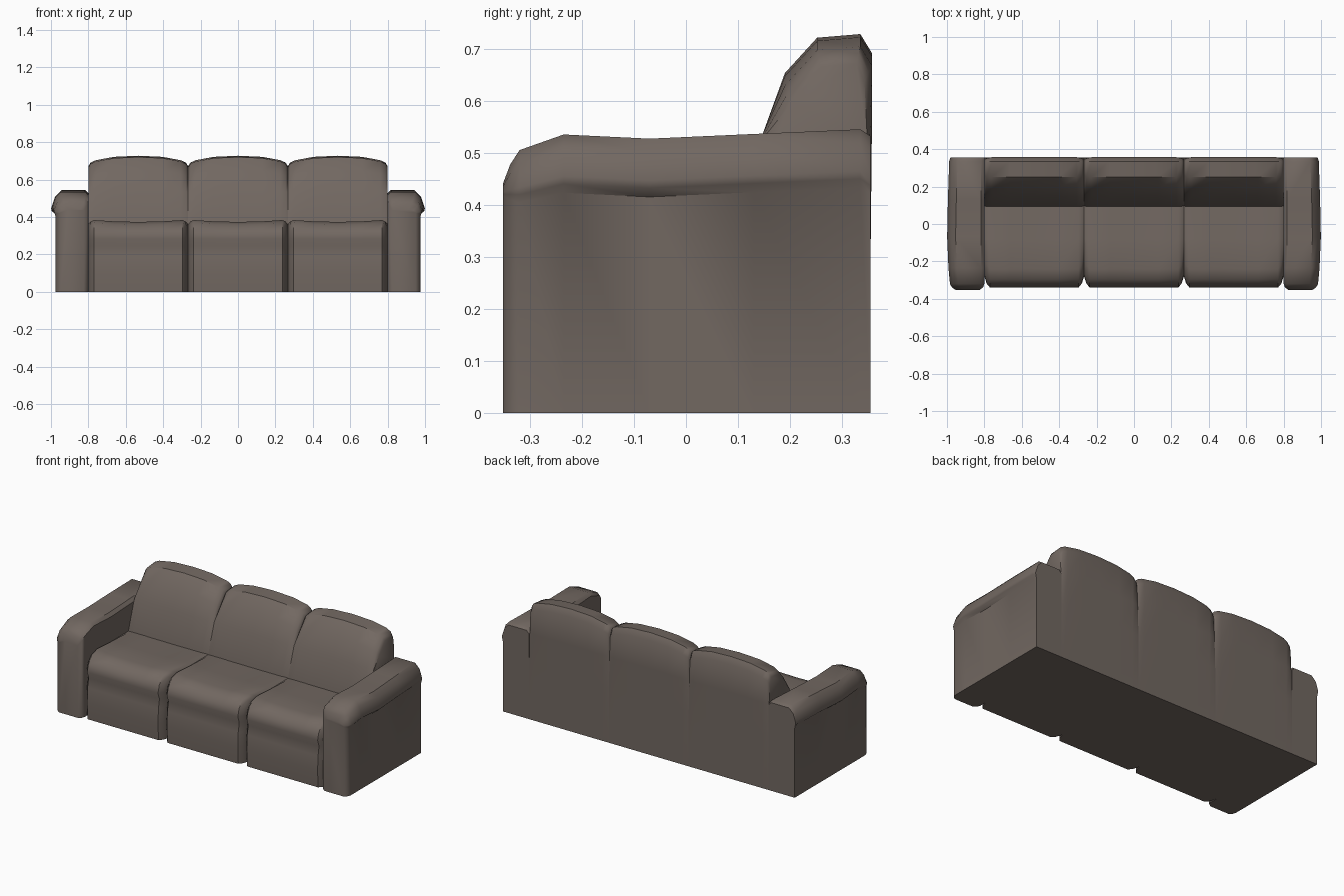
import bpy, bmesh, math

if "Cube" in bpy.data.objects:
    bpy.data.objects.remove(bpy.data.objects["Cube"])

mat = bpy.data.materials.new("brown_upholstery")
mat.diffuse_color = (0.168, 0.138, 0.120, 1)
mat.use_nodes = True
mat.node_tree.nodes["Principled BSDF"].inputs["Base Color"].default_value = mat.diffuse_color


def loft(name, sections):
    """Skin a list of closed rings (same point count) and cap both ends."""
    bm = bmesh.new()
    rings = [[bm.verts.new(p) for p in s] for s in sections]
    n = len(rings[0])
    for a, b in zip(rings, rings[1:]):
        for i in range(n):
            j = (i + 1) % n
            bm.faces.new((a[i], a[j], b[j], b[i]))
    bm.faces.new(rings[0])
    bm.faces.new(rings[-1])
    bmesh.ops.recalc_face_normals(bm, faces=bm.faces)
    me = bpy.data.meshes.new(name)
    bm.to_mesh(me)
    bm.free()
    me.materials.append(mat)
    ob = bpy.data.objects.new(name, me)
    bpy.context.collection.objects.link(ob)
    bpy.ops.object.select_all(action='DESELECT')
    ob.select_set(True)
    bpy.context.view_layer.objects.active = ob
    bpy.ops.object.shade_smooth_by_angle(angle=math.radians(42))
    return ob


W = 1.6 / 3  # width of one seat module


# Seat cushion with padded footrest front; e = front inset, dz = top offset
def seat_section(x, e, dz):
    f = -0.34 + e
    pts = [(f + 0.005, 0), (f, 0.10), (f + 0.004, 0.19), (f + 0.014, 0.245),
           (f, 0.285), (f + 0.012, 0.325 + dz * 0.5), (f + 0.045, 0.36 + dz),
           (f + 0.10, 0.374 + dz), (-0.08, 0.367 + dz * 0.7),
           (0.13, 0.36), (0.13, 0)]
    return [(x, y, z) for y, z in pts]


# Back cushion; e = edge inset, top = crown height
def back_section(x, e, top):
    pts = [(0.085, 0), (0.092 + e * 0.3, 0.36), (0.147 + e * 0.5, 0.535),
           (0.190 + e, top - 0.075), (0.252 + e * 0.5, top - 0.007),
           (0.335 - e * 0.5, top), (0.357 - e, top - 0.036),
           (0.357 - e * 0.6, 0.52), (0.355, 0.33), (0.355, 0)]
    return [(x, y, z) for y, z in pts]


h = W / 2
seat_half = [(h, 0.06, -0.012), (h - 0.012, 0.022, 0.002), (h - 0.03, 0.0, 0.010),
             (0.13, 0.0, 0.003)]
back_half = [(h, 0.014, 0.672), (h - 0.012, 0.006, 0.691), (h - 0.04, 0.0, 0.704),
             (0.13, 0.0, 0.722)]


def mirrored(half, centre):
    return [(-a, b, c) for a, b, c in half] + [centre] + list(reversed(half))


for k, side in zip((-1, 0, 1), ("left", "middle", "right")):
    cx = k * W
    loft(side + "_seat", [seat_section(cx + x, e, d)
                          for x, e, d in mirrored(seat_half, (0, 0, 0))])
    loft(side + "_back_cushion", [back_section(cx + x, e, t)
                                  for x, e, t in mirrored(back_half, (0, 0, 0.728))])

# Arms: stations front to back (y, inner x, wall x, rim x, top z, rounding)
arm_stations = [
    (-0.352, 0.825, 0.950, 0.955, 0.440, 0.2),
    (-0.338, 0.806, 0.968, 0.974, 0.477, 0.6),
    (-0.320, 0.800, 0.975, 0.984, 0.505, 0.9),
    (-0.235, 0.800, 0.975, 0.992, 0.535, 1.0),
    (-0.070, 0.800, 0.975, 0.999, 0.527, 1.0),
    (0.130, 0.800, 0.975, 0.995, 0.536, 1.0),
    (0.335, 0.800, 0.975, 0.988, 0.545, 1.0),
    (0.355, 0.800, 0.975, 0.982, 0.532, 1.0),
]


def arm_section(s, y, xi, xw, xr, t, r):
    pts = [(xi, 0), (xi, t - 0.018 * r), (xi + 0.018, t),
           (xr - 0.045, t), (xr - 0.017, t - 0.028 * r), (xr, t - 0.080 * r),
           (xr - 0.003, t - 0.095 * r), (xw, t - 0.112 * r), (xw, 0)]
    return [(s * x, y, z) for x, z in pts]


for s, side in ((-1, "left"), (1, "right")):
    loft(side + "_arm", [arm_section(s, *st) for st in arm_stations])
